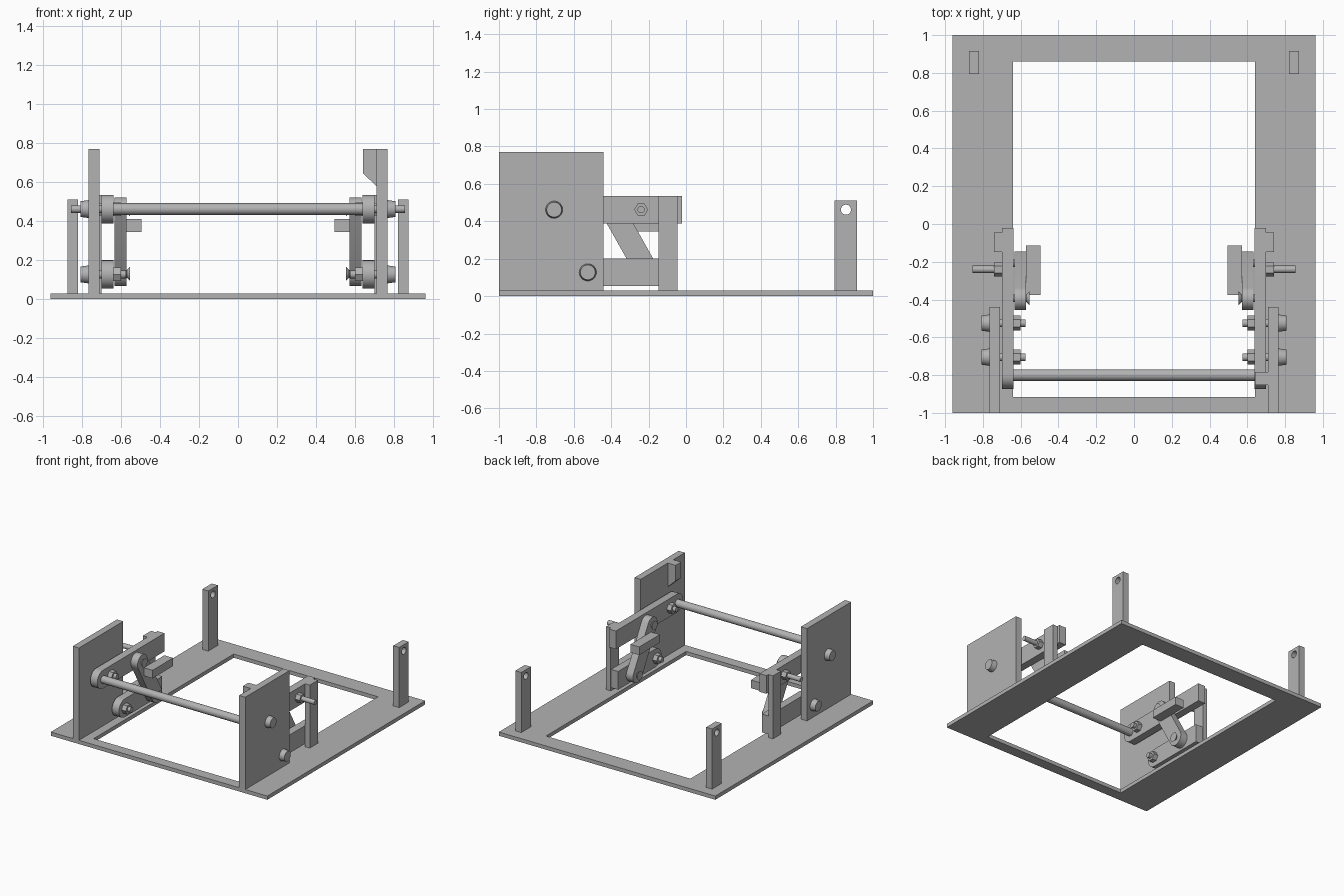
import bpy
import bmesh
from math import pi, cos, sin, atan2, radians
from mathutils import Matrix

old = bpy.data.objects.get("Cube")
if old:
    bpy.data.objects.remove(old, do_unlink=True)

GREY = (0.45, 0.45, 0.45, 1)
steel = bpy.data.materials.new("plain grey")
steel.use_nodes = True
steel.diffuse_color = GREY
steel.node_tree.nodes["Principled BSDF"].inputs["Base Color"].default_value = GREY


def finish(name, bm):
    bmesh.ops.recalc_face_normals(bm, faces=bm.faces)
    mesh = bpy.data.meshes.new(name)
    bm.to_mesh(mesh)
    bm.free()
    mesh.materials.append(steel)
    obj = bpy.data.objects.new(name, mesh)
    bpy.context.collection.objects.link(obj)
    return obj


def smooth(obj):
    bpy.ops.object.select_all(action='DESELECT')
    obj.select_set(True)
    bpy.context.view_layer.objects.active = obj
    bpy.ops.object.shade_smooth_by_angle(angle=radians(30))
    return obj


def box(name, xs, ys, zs):
    bm = bmesh.new()
    bmesh.ops.create_cube(bm, size=1)
    for v in bm.verts:
        for i, (a, b) in enumerate((xs, ys, zs)):
            v.co[i] = (a + b) / 2 + v.co[i] * (b - a)
    return finish(name, bm)


def prism(name, outline, x0, x1):
    """Extrude a side outline of (y, z) points across x."""
    bm = bmesh.new()
    face = bm.faces.new([bm.verts.new((x0, y, z)) for y, z in outline])
    ext = bmesh.ops.extrude_face_region(bm, geom=[face])["geom"]
    for v in ext:
        if isinstance(v, bmesh.types.BMVert):
            v.co.x = x1
    return finish(name, bm)


def rod(name, x0, x1, y, z, r0, r1=None, sides=32):
    """Round or hexagonal bar along x, optionally tapered."""
    bm = bmesh.new()
    bmesh.ops.create_cone(bm, cap_ends=True, segments=sides, radius1=r0,
                          radius2=r0 if r1 is None else r1, depth=abs(x1 - x0))
    turn = Matrix.Rotation(pi / 2 if x1 > x0 else -pi / 2, 4, 'Y')
    bm.transform(Matrix.Translation(((x0 + x1) / 2, y, z)) @ turn)
    obj = finish(name, bm)
    return smooth(obj) if sides > 6 else obj


def arc(cy, cz, r, start, steps=16):
    return [(cy + r * cos(start + pi * i / steps), cz + r * sin(start + pi * i / steps))
            for i in range(steps + 1)]


def cut(obj, cutters):
    """Subtract the cutters, then discard them."""
    for c in cutters:
        c.hide_render = True
        m = obj.modifiers.new("cut", 'BOOLEAN')
        m.operation, m.solver, m.object = 'DIFFERENCE', 'EXACT', c
    deps = bpy.context.evaluated_depsgraph_get()
    obj_mesh = bpy.data.meshes.new_from_object(obj.evaluated_get(deps))
    obj.modifiers.clear()
    obj.data = obj_mesh
    for c in cutters:
        bpy.data.objects.remove(c, do_unlink=True)
    smooth(obj)


# Base frame with its window and mounting holes
base = box("base_frame", (-0.96, 0.96), (-1, 1), (0, 0.03))
cutters = [box("window_cutter", (-0.64, 0.64), (-0.915, 0.86), (-0.1, 0.1))]
for s in (1, -1):
    for x, y in ((0.79, 0.69), (0.79, 0.25), (0.885, -0.5), (0.885, -0.705), (0.885, -0.915)):
        c = rod("hole_cutter", -0.1, 0.1, 0, 0, 0.025, sides=24)
        c.data.transform(Matrix.Translation((s * x, y, 0)) @ Matrix.Rotation(pi / 2, 4, 'Y'))
        cutters.append(c)
cut(base, cutters)

# Cross rod joining both arms
ROD_Y, ROD_Z, LOW_Z = -0.8, 0.462, 0.127
rod("cross_rod", -0.66, 0.66, ROD_Y, ROD_Z, 0.03)

for s, side in ((1, "left"), (-1, "right")):
    def n(part):
        return side + "_" + part

    # Upright side plate
    box(n("side_plate"), sorted((s * 0.71, s * 0.765)), (-1, -0.44), (0.03, 0.77))

    # Rear post with a cross hole
    post = box(n("rear_post"), sorted((s * 0.82, s * 0.873)), (0.795, 0.915), (0.03, 0.512))
    cut(post, [rod("post_hole_cutter", s * 0.75, s * 0.95, 0.855, ROD_Z, 0.027, sides=24)])

    # Upper arm and lower bar, rounded at the front
    for part, y, z, end in (("upper_arm", ROD_Y, ROD_Z, -0.022), ("lower_bar", -0.525, LOW_Z, -0.05)):
        r = 0.073
        outline = arc(y, z, r, pi / 2) + [(end, z - r), (end, z + r)]
        smooth(prism(n(part), outline, s * 0.637, s * 0.699))

    # Outer upright tying the arms to the base
    box(n("stay"), sorted((s * 0.699, s * 0.74)), (-0.148, -0.045), (0.03, 0.535))

    # Slanted link with a round end at each pivot
    (ty, tz), (by, bz) = top, low = (-0.393, 0.46), (-0.207, 0.13)
    tilt = atan2(tz - bz, ty - by)
    outline = arc(ty, tz, 0.062, tilt - pi / 2) + arc(by, bz, 0.062, tilt + pi / 2)
    smooth(prism(n("link"), outline, s * 0.572, s * 0.632))
    for part, (y, z) in (("upper_pivot", top), ("lower_pivot", low)):
        rod(n(part + "_pin"), s * 0.56, s * 0.65, y, z, 0.02)
        rod(n(part + "_head"), s * 0.572, s * 0.553, y, z, 0.018, 0.036)

    # Pad carried by the link
    box(n("pad"), sorted((s * 0.495, s * 0.573)), (-0.375, -0.115), (0.345, 0.41))

    # Bolts through the side plate: tapered head, shank and hex nut
    for part, y, z in (("upper_bolt", -0.705, ROD_Z), ("lower_bolt", -0.525, LOW_Z)):
        rod(n(part + "_head"), s * 0.765, s * 0.807, y, z, 0.046, 0.04)
        rod(n(part + "_shank"), s * 0.575, s * 0.77, y, z, 0.02)
        rod(n(part + "_nut"), s * 0.6, s * 0.638, y, z, 0.04, sides=6)

    # Stud and nut on the upper arm
    rod(n("stud"), s * 0.65, s * 0.855, -0.24, ROD_Z, 0.019)
    rod(n("stud_nut"), s * 0.699, s * 0.74, -0.24, ROD_Z, 0.037, sides=6)

# Chamfered stop block inside the left plate
stop = box("stop_block", (0.64, 0.71), (-0.853, -0.783), (0.58, 0.77))
for v in stop.data.vertices:
    if v.co.x < 0.65 and v.co.z < 0.6:
        v.co.z = 0.645
